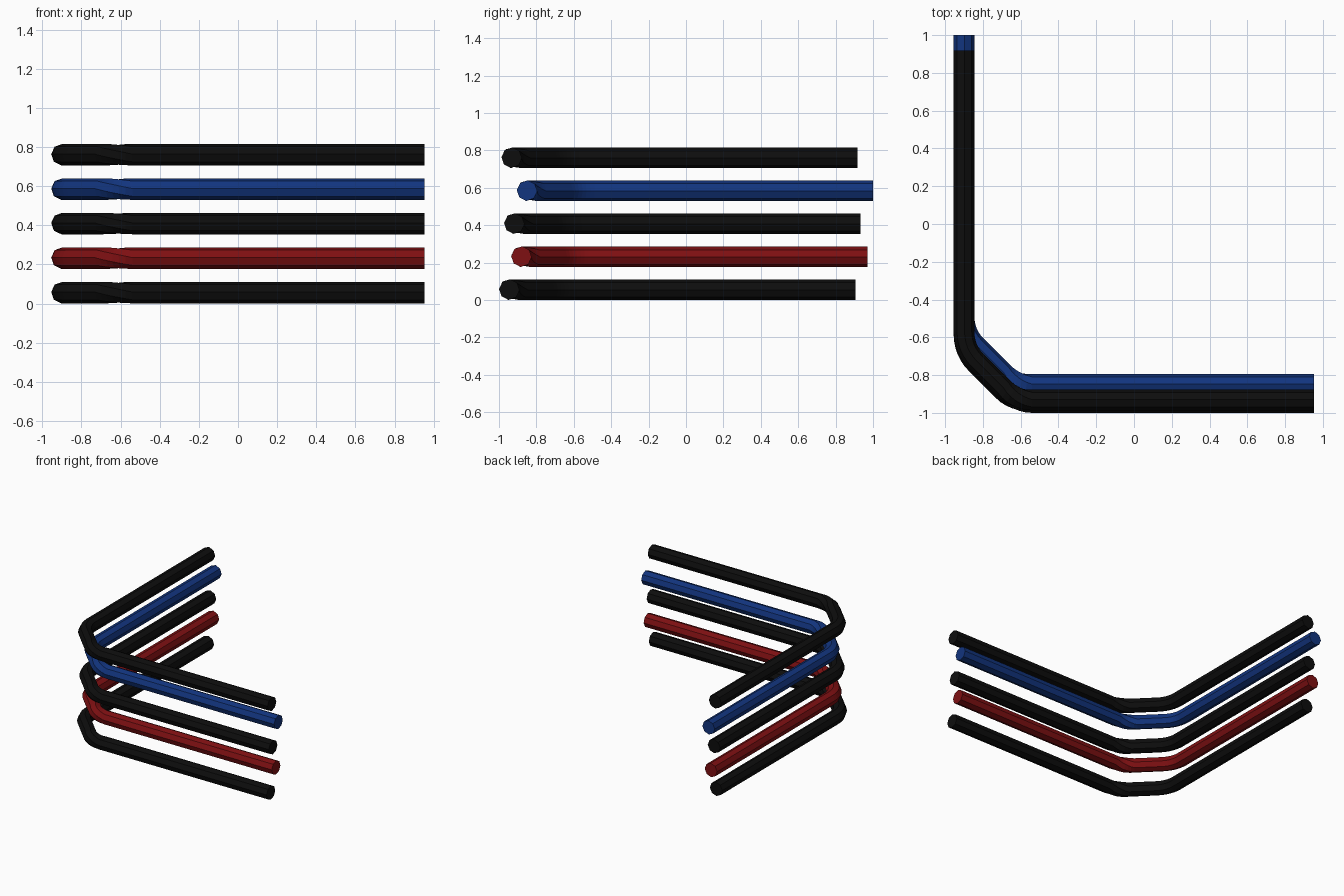
import bpy, bmesh
from math import radians, sin, cos, pi, tan
from mathutils import Vector

if "Cube" in bpy.data.objects:
    bpy.data.objects.remove(bpy.data.objects["Cube"], do_unlink=True)

RADIUS, SIDES, STEPS = 0.055, 8, 6
LEG_X, END_X, LEG_LENGTH = -0.9, 0.953, 1.85
CORNER, TANGENT = 0.27, 0.09       # chamfer size and rounding of each bend
TWIST = radians(-45)               # the tube twists through its front bend


def make_material(name, rgb):
    mat = bpy.data.materials.new(name)
    mat.use_nodes = True
    mat.diffuse_color = (*rgb, 1)
    mat.node_tree.nodes["Principled BSDF"].inputs["Base Color"].default_value = (*rgb, 1)
    return mat


black = make_material("black", (0.004, 0.004, 0.004))
blue = make_material("deep blue", (0.006, 0.035, 0.21))
red = make_material("dark red", (0.21, 0.005, 0.006))


def bend(corner, start_heading, twist_from, twist_to):
    """Rounded 45 degree clockwise turn: list of (point, heading, twist)."""
    radius = TANGENT / tan(pi / 8)
    heading = Vector((cos(start_heading), sin(start_heading), 0))
    centre = corner - heading * TANGENT + Vector((heading.y, -heading.x, 0)) * radius
    rings = []
    for i in range(STEPS + 1):
        t = i / STEPS
        a = start_heading - t * pi / 4
        point = centre + Vector((-sin(a), cos(a), 0)) * radius
        rings.append((point, a, twist_from + t * (twist_to - twist_from)))
    return rings


def make_tube(name, y, z, mat):
    # Path runs from the free end of the front leg to that of the side leg
    start_twist = TWIST
    path = [(Vector((END_X, y, z)), pi, start_twist)]
    path += bend(Vector((LEG_X + CORNER, y, z)), pi, start_twist, 0)
    path += bend(Vector((LEG_X, y + CORNER, z)), pi * 3 / 4, 0, 0)
    path.append((Vector((LEG_X, y + LEG_LENGTH, z)), pi / 2, 0))

    bm = bmesh.new()
    rings = []
    for point, heading, twist in path:
        outward = Vector((-sin(heading), cos(heading), 0))
        ring = []
        for k in range(SIDES):
            a = 2 * pi * k / SIDES + twist + radians(3)
            offset = outward * cos(a) + Vector((0, 0, sin(a)))
            ring.append(bm.verts.new(point + offset * RADIUS))
        rings.append(ring)
    for r0, r1 in zip(rings, rings[1:]):
        for k in range(SIDES):
            n = (k + 1) % SIDES
            bm.faces.new((r0[k], r0[n], r1[n], r1[k]))
    bm.faces.new(rings[0])
    bm.faces.new(rings[-1])
    bmesh.ops.recalc_face_normals(bm, faces=bm.faces)
    mesh = bpy.data.meshes.new(name)
    bm.to_mesh(mesh)
    bm.free()
    mesh.materials.append(mat)
    bpy.context.collection.objects.link(bpy.data.objects.new(name, mesh))


# The bend centre lies on the inner side; each tube is shifted along y
make_tube("bottom_black_tube", -0.945, 0.056, black)
make_tube("red_tube", -0.88, 0.232, red)
make_tube("middle_black_tube", -0.918, 0.409, black)
make_tube("blue_tube", -0.85, 0.585, blue)
make_tube("top_black_tube", -0.932, 0.761, black)
